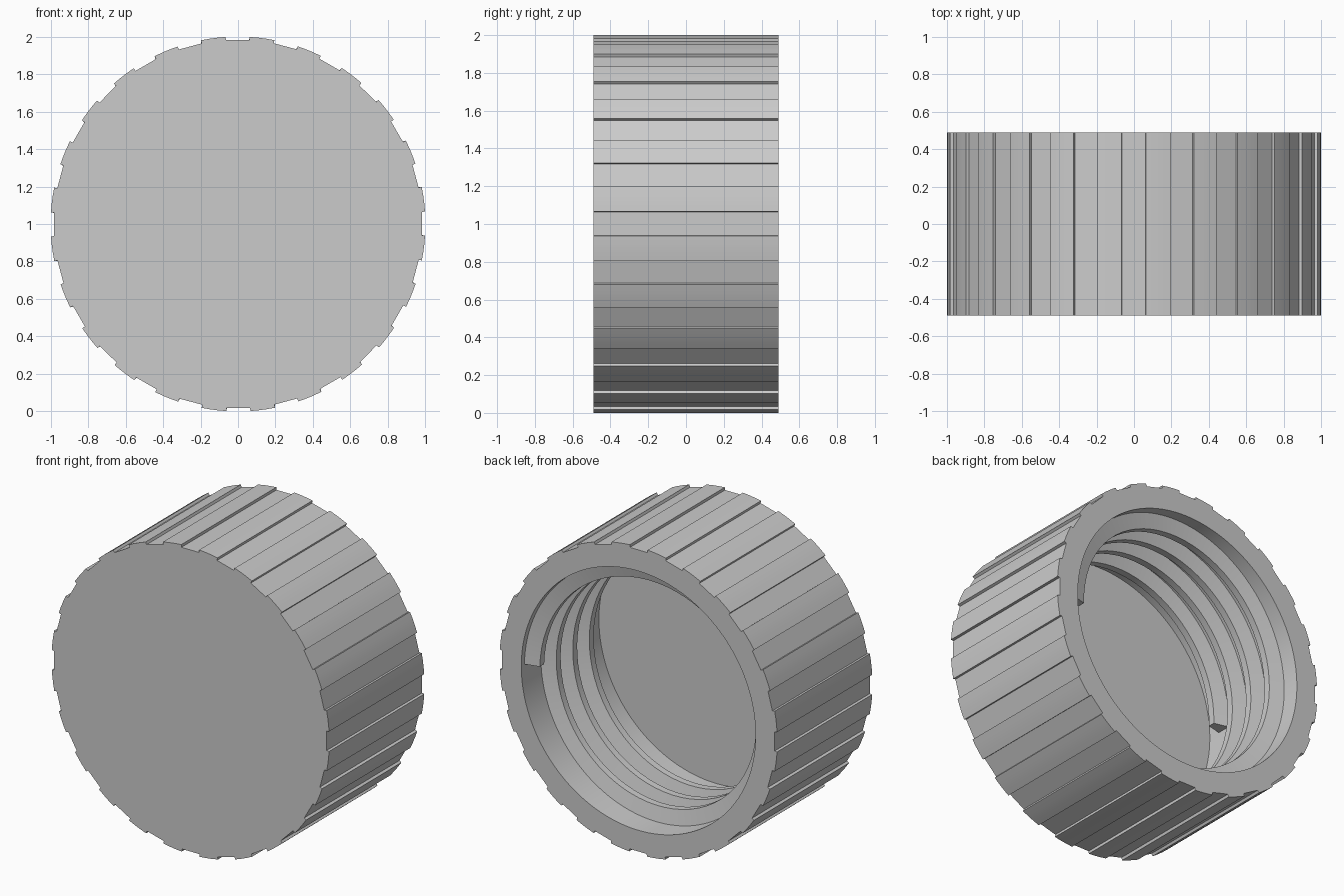
import bpy, bmesh
from math import sin, cos, pi, radians

if "Cube" in bpy.data.objects:
    bpy.data.objects.remove(bpy.data.objects["Cube"])

FRONT, BACK = -0.49, 0.49      # closed face and open rim
FLOOR = -0.31                  # inside of the closed face
BORE, CREST = 0.845, 0.75      # inner wall and thread crest radii


def point(r, angle, y):
    return (r * cos(angle), y, 1 + r * sin(angle))


def finish(bm, name, smooth_angle):
    bmesh.ops.recalc_face_normals(bm, faces=bm.faces)
    mesh = bpy.data.meshes.new(name)
    bm.to_mesh(mesh)
    bm.free()
    obj = bpy.data.objects.new(name, mesh)
    bpy.context.collection.objects.link(obj)
    bpy.ops.object.select_all(action='DESELECT')
    obj.select_set(True)
    bpy.context.view_layer.objects.active = obj
    bpy.ops.object.shade_smooth_by_angle(angle=radians(smooth_angle))
    return obj


def bridge(bm, a, b):
    n = len(a)
    for i in range(n):
        j = (i + 1) % n
        bm.faces.new((a[i], a[j], b[j], b[i]))


# Cap shell: 24 grip ridges outside, plain bore inside
tooth = [(3.75, 0.985), (3.8, 1.002), (6.25, 1.002),
         (8.75, 1.002), (11.4, 1.002), (11.45, 0.985)]
outline = [(r, radians(15 * k + a)) for k in range(24) for a, r in tooth]
circle = [(BORE, radians(3.75) + 2 * pi * i / len(outline))
          for i in range(len(outline))]

bm = bmesh.new()
front, rim, bore, base = [
    [bm.verts.new(point(r, a, y)) for r, a in shape]
    for shape, y in ((outline, FRONT), (outline, BACK),
                     (circle, BACK), (circle, FLOOR))]
bm.faces.new(front)
bridge(bm, front, rim)
bridge(bm, rim, bore)
bridge(bm, bore, base)
bm.faces.new(base)
finish(bm, "cap_shell", 10)

# Internal thread: a trapezoid swept along a helix from the rim inwards
PITCH, TURNS, STEPS = 0.17, 3.5, 72
section = [(BORE + 0.01, 0.03), (CREST, 0.055),
           (CREST, 0.10), (BORE + 0.01, 0.125)]
bm = bmesh.new()
rings = []
for i in range(int(TURNS * STEPS) + 1):
    turn = i / STEPS
    rings.append([bm.verts.new(point(r, 2 * pi * turn, BACK - d - PITCH * turn))
                  for r, d in section])
for a, b in zip(rings, rings[1:]):
    bridge(bm, a, b)
bm.faces.new(rings[0])
bm.faces.new(rings[-1])
finish(bm, "inner_thread", 30)
